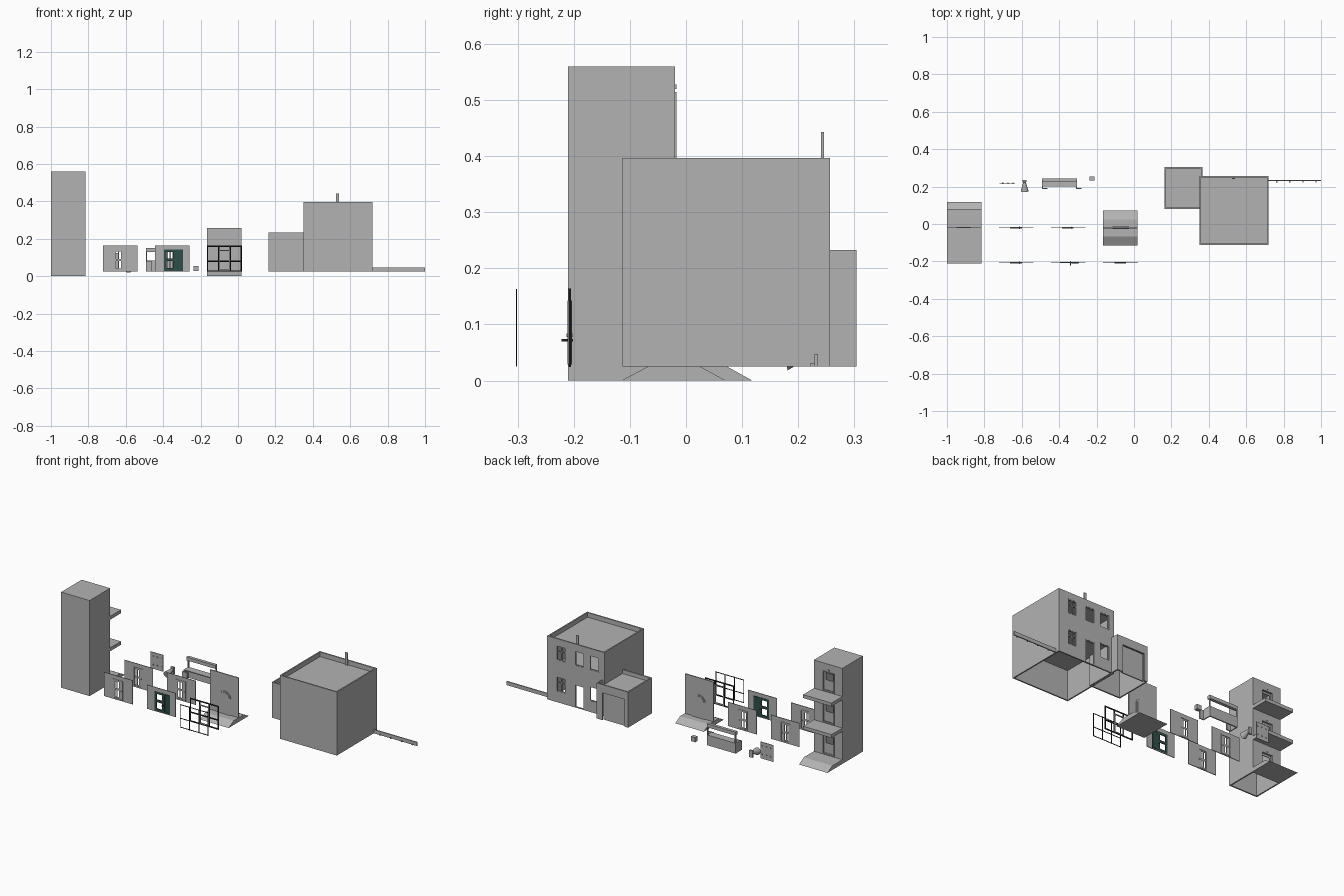
import bpy, bmesh, math
from mathutils import Vector

if "Cube" in bpy.data.objects:
    bpy.data.objects.remove(bpy.data.objects["Cube"])


def material(name, col):
    m = bpy.data.materials.new(name)
    m.use_nodes = True
    m.diffuse_color = (*col, 1)
    m.node_tree.nodes["Principled BSDF"].inputs["Base Color"].default_value = (*col, 1)
    return m


GREY = material("plaster grey", (0.45, 0.45, 0.45))
GREEN = material("door green", (0.03, 0.075, 0.065))
DARK = material("dark metal", (0.02, 0.02, 0.02))


def finish(name, bm, mat):
    bmesh.ops.recalc_face_normals(bm, faces=bm.faces)
    me = bpy.data.meshes.new(name)
    bm.to_mesh(me)
    bm.free()
    me.materials.append(mat)
    ob = bpy.data.objects.new(name, me)
    bpy.context.collection.objects.link(ob)
    return ob


def box(name, x0, x1, y0, y1, z0, z1, mat=GREY):
    bm = bmesh.new()
    bmesh.ops.create_cube(bm, size=1)
    for v in bm.verts:
        v.co = Vector(((x0, x1)[v.co.x > 0], (y0, y1)[v.co.y > 0], (z0, z1)[v.co.z > 0]))
    return finish(name, bm, mat)


def wall(name, x0, x1, z0, z1, y, holes=(), thick=0.006, mat=GREY):
    """Wall facing front and back with rectangular holes (x0, x1, z0, z1)."""
    xs = sorted({x0, x1, *[v for h in holes for v in h[:2]]})
    zs = sorted({z0, z1, *[v for h in holes for v in h[2:]]})
    bm = bmesh.new()
    for a, b in zip(xs, xs[1:]):
        for c, d in zip(zs, zs[1:]):
            if any(h[0] <= a and b <= h[1] and h[2] <= c and d <= h[3] for h in holes):
                continue
            bm.faces.new([bm.verts.new((p, y, q)) for p, q in ((a, c), (b, c), (b, d), (a, d))])
    bmesh.ops.remove_doubles(bm, verts=bm.verts, dist=1e-5)
    bmesh.ops.dissolve_limit(bm, angle_limit=0.01, verts=bm.verts, edges=bm.edges)
    ob = finish(name, bm, mat)
    mod = ob.modifiers.new("thickness", "SOLIDIFY")
    mod.thickness, mod.offset = thick, 0
    return ob


def prism(name, profile, x0, x1, mat=GREY):
    """Extrude a (y, z) profile along x."""
    bm = bmesh.new()
    f = bm.faces.new([bm.verts.new((x0, y, z)) for y, z in profile])
    new = bmesh.ops.extrude_face_region(bm, geom=[f])["geom"]
    bmesh.ops.translate(bm, vec=(x1 - x0, 0, 0), verts=[v for v in new if isinstance(v, bmesh.types.BMVert)])
    return finish(name, bm, mat)


def frame(name, x0, x1, z0, z1, y, w=0.005, thick=0.01, mat=GREY):
    return wall(name, x0, x1, z0, z1, y, [(x0 + w, x1 - w, z0 + w, z1 - w)], thick, mat)


def shell(name, x0, x1, y0, y1, z0, z1, roof, holes=(), t=0.008):
    """Hollow building, open below, with a pierced back wall."""
    box(name + "_front_wall", x0, x1, y0, y0 + t, z0, z1)
    box(name + "_right_wall", x0, x0 + t, y0 + t, y1 - t, z0, z1)
    box(name + "_left_wall", x1 - t, x1, y0 + t, y1 - t, z0, z1)
    wall(name + "_back_wall", x0, x1, z0, z1, y1 - t / 2, holes, t)
    box(name + "_roof", x0 + t, x1 - t, y0 + t, y1 - t, roof - 0.008, roof)


BASE, STOREY = 0.025, 0.185

# Tower with a door and a balcony on each storey
tx0, tx1, ty = -1.0, -0.815, -0.02
doors = [(-0.945, -0.875, BASE + i * STOREY + 0.006, BASE + i * STOREY + 0.115) for i in range(3)]
shell("tower", tx0, tx1, -0.21, ty, 0, 0.56, 0.56, doors)
for i, (a, b, c, d) in enumerate(doors):
    frame(f"tower_door_frame_{i}", a - 0.004, b + 0.004, c - 0.004, d + 0.004, ty - 0.002)
    wall(f"tower_door_leaf_{i}", a, b, c, d, ty - 0.012,
         [(a + 0.012, b - 0.012, c + 0.06, d - 0.012)], 0.004)
    box(f"tower_lamp_{i}", -0.915, -0.905, ty, ty + 0.003, d + 0.01, d + 0.018)
    if i:
        z = BASE + i * STOREY
        box(f"balcony_{i}", tx0, tx1, ty, 0.08, z - 0.02, z)
prism("tower_ramp", [(ty, 0), (0.118, 0), (0.073, BASE), (ty, BASE)], tx0, tx1)

# Main house
hx0, hx1, hy0, hy1, htop = 0.35, 0.72, -0.113, 0.257, 0.397
windows = [(a, a + 0.06, z, z + 0.085) for a in (0.385, 0.48, 0.6) for z in (0.09, 0.272)]
windows[2] = (0.48, 0.54, BASE, 0.16)
shell("house", hx0, hx1, hy0, hy1, BASE, htop, 0.37, windows)
box("house_middle_floor", hx0 + 0.008, hx1 - 0.008, hy0 + 0.008, hy1 - 0.008, 0.2, 0.208)
for i, (a, b, c, d) in enumerate(windows):
    frame(f"house_window_frame_{i}", a, b, c, d, hy1 - 0.005, 0.004, 0.008)
for i in (4, 5):
    a, b, c, d = windows[i]
    m = (a + b) / 2
    box(f"window_mullion_{i}", m - 0.003, m + 0.003, hy1 - 0.008, hy1 - 0.003, c, d)
    box(f"window_transom_{i}", a, b, hy1 - 0.008, hy1 - 0.003, c + 0.05, c + 0.055)
box("chimney", 0.524, 0.541, 0.241, 0.246, 0.37, 0.443)

# Side garage with a recessed door
shell("garage", 0.163, 0.367, 0.08, 0.304, BASE, 0.233, 0.21, [(0.185, 0.33, BASE, 0.185)])
box("garage_door", 0.185, 0.33, 0.288, 0.294, BASE, 0.185)

# Low boundary wall
box("boundary_wall", 0.72, 1.0, 0.229, 0.235, BASE, 0.047)
for i in range(4):
    x = 0.76 + i * 0.07
    box(f"boundary_bracket_{i}", x, x + 0.006, 0.222, 0.23, BASE, BASE + 0.006)

# Door panels, in two rows
P0, P1 = BASE, 0.165
for i, (x, y) in enumerate([(-0.722, -0.207), (-0.722, ty), (-0.445, ty)]):
    a, b, c, d = x + 0.06, x + 0.122, P0 + 0.004, 0.143
    wall(f"door_panel_{i}", x, x + 0.185, P0, P1, y, [(a, b, c, d)], 0.004)
    frame(f"panel_door_frame_{i}", a, b, c, d, y, 0.005, 0.008)
    slots = [(a + u, a + u + 0.01, v, v + 0.04) for u in (0.01, 0.026) for v in (c + 0.012, c + 0.062)]
    wall(f"panel_door_leaf_{i}", a + 0.005, b - 0.005, c, d - 0.005, y, slots, 0.003)
    box(f"panel_door_handle_{i}", b - 0.014, b - 0.01, y - 0.006, y + 0.006, 0.078, 0.084)

# Panel with the green double door
gx, gy = -0.445, -0.207
a, b, c, d = -0.395, -0.293, P0 + 0.004, 0.143
wall("green_door_panel", gx, gx + 0.185, P0, P1, gy, [(a, b, c, d)], 0.004)
panes = [(a + 0.012, a + 0.048, c + 0.014, c + 0.052), (a + 0.012, a + 0.048, c + 0.066, d - 0.014)]
wall("green_door_leaves", a, b, c, d, gy, panes, 0.005, GREEN)
frame("green_door_right_trim", a + 0.062, b - 0.004, c + 0.004, d - 0.004, gy, 0.005, 0.008, GREEN)
box("green_door_handle", a + 0.054, a + 0.058, gy - 0.015, gy + 0.006, 0.07, 0.074, DARK)

# Tall entrance wall with an arched door over a double ramp
ex0, ex1 = -0.165, 0.02
prism("entrance_ramp", [(-0.115, 0), (0.071, 0), (0.025, BASE), (-0.068, BASE)], ex0, ex1)
wall("entrance_wall", ex0, ex1, BASE, 0.258, ty, (), 0.006)


def arch(name, radius, side, thick):
    bm = bmesh.new()
    pts = [(radius * math.cos(t * math.pi / 12), 0.115 + radius * math.sin(t * math.pi / 12)) for t in range(13)]
    pts = [(radius, BASE)] + pts + [(-radius, BASE)]
    bm.faces.new([bm.verts.new((-0.072 + x, ty + side, z)) for x, z in pts])
    ob = finish(name, bm, GREY)
    mod = ob.modifiers.new("thickness", "SOLIDIFY")
    mod.thickness, mod.offset = thick, 0


for tag, s in (("front", -1), ("back", 1)):
    arch(f"arched_surround_{tag}", 0.044, s * 0.004, 0.003)
    arch(f"arched_door_{tag}", 0.036, s * 0.006, 0.003)

# Two dark window lattices
for i, (y, t) in enumerate([(-0.302, 0.002), (-0.207, 0.0035)]):
    for j, x in enumerate((ex0 + 0.002, -0.103, -0.042, ex1 - 0.002)):
        box(f"lattice_{i}_post_{j}", x - t, x + t, y - t / 2, y + t / 2, BASE, 0.163, DARK)
    for j, z in enumerate((BASE + 0.003, 0.08, 0.16)):
        box(f"lattice_{i}_rail_{j}", ex0, ex1, y - t / 2, y + t / 2, z - t, z + t, DARK)
frame("lattice_sash", -0.103, -0.042, 0.03, 0.14, -0.207, 0.005, 0.006)

# Shop counter with low sides, thin posts and a top beam
cx0, cx1 = -0.492, -0.305
box("counter_back", cx0, cx1, 0.236, 0.243, BASE, 0.085)
box("counter_shelf", cx0, cx1, 0.2, 0.243, 0.08, 0.085)
box("counter_beam", cx0, cx1, 0.225, 0.243, 0.13, 0.15)
for tag, x in (("right", cx0), ("left", cx1 - 0.006)):
    box(f"counter_side_{tag}", x, x + 0.006, 0.19, 0.236, BASE, 0.08)
    box(f"counter_post_{tag}", x, x + 0.006, 0.236, 0.243, 0.085, 0.13)
    box(f"counter_foot_{tag}", x - 0.0, x + 0.03, 0.186, 0.192, BASE, 0.08)

# Notice plate with studs
box("notice_plate", -0.72, -0.637, 0.216, 0.219, 0.028, 0.125)
for i in range(3):
    for j in range(2):
        x, z = -0.705 + i * 0.028, 0.05 + j * 0.05
        box(f"notice_stud_{i}_{j}", x, x + 0.006, 0.213, 0.222, z, z + 0.006)

# Small floor lamp: wide sloping shade, neck and mount
bm = bmesh.new()
bmesh.ops.create_cone(bm, cap_ends=True, segments=16, radius1=0.021, radius2=0.007, depth=0.05)
lamp = finish("lamp_shade", bm, GREY)
lamp.location = (-0.585, 0.2, 0.045)
lamp.rotation_euler = (math.radians(-75), 0, 0)
box("lamp_mount", -0.595, -0.575, 0.225, 0.236, BASE, 0.065)

# Loose crate
box("crate", -0.238, -0.21, 0.233, 0.255, 0.028, 0.055)
